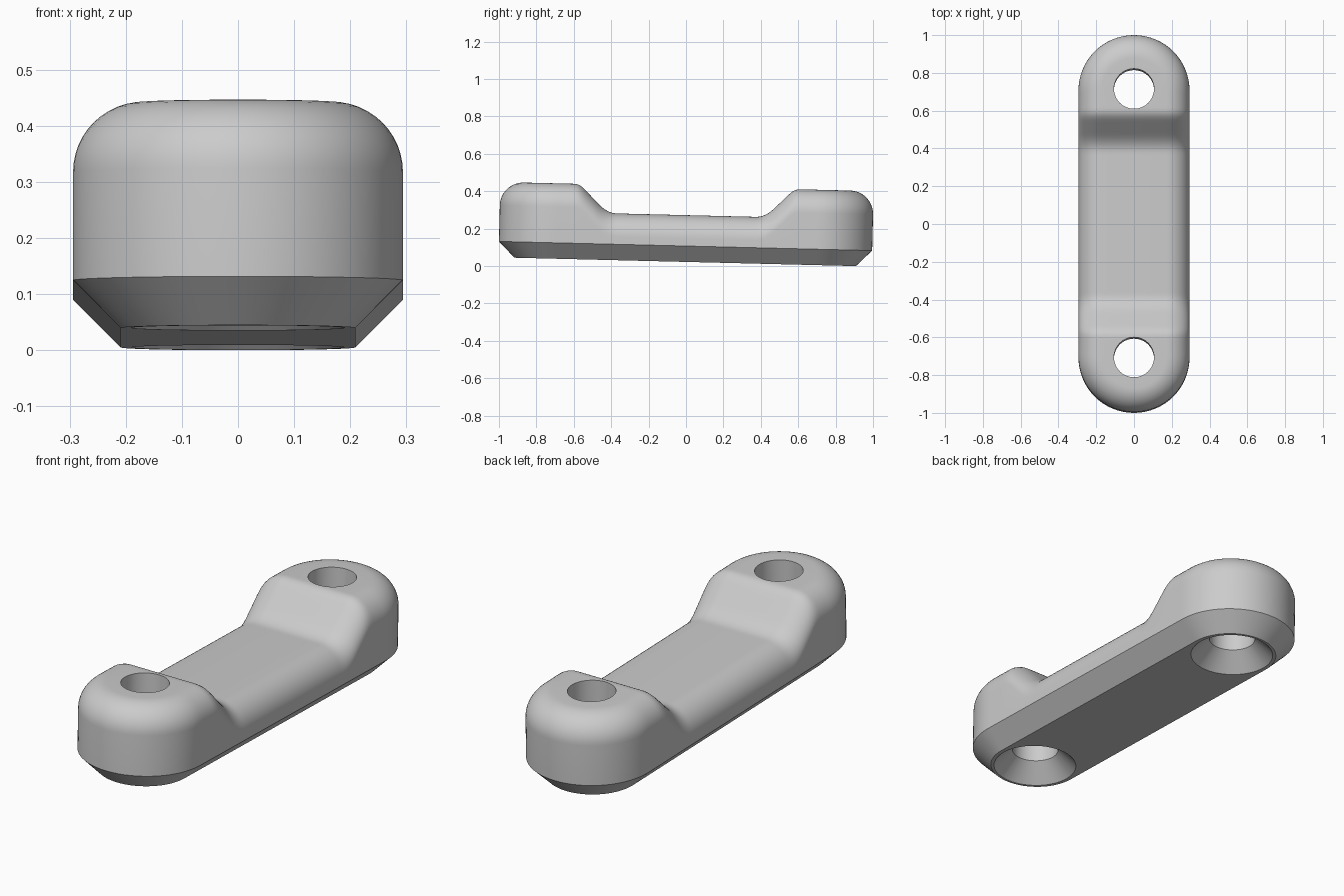
import bpy, bmesh, math
from mathutils import Matrix

cube = bpy.data.objects.get("Cube")
if cube:
    bpy.data.objects.remove(cube, do_unlink=True)

R, L = 0.294, 0.704            # end radius, half distance between end centres
LOW, HIGH = 0.25, 0.403        # waist and pad heights
CHAMFER, ROUND = 0.085, 0.125  # bottom chamfer, top edge radius
TILT = 0.0245
HOLE_Y, HOLE_R = 0.711, 0.106


def ramp(t, w):
    """Zero, then a 45 degree rise, with a soft corner of half width w."""
    if t < -w:
        return 0
    return t if t > w else (t + w) ** 2 / (4 * w)


def top_height(y):
    rise_start = 0.422
    return (LOW + ramp(abs(y) - rise_start, 0.048)
            - ramp(abs(y) - rise_start - (HIGH - LOW), 0.026))


def stadium(radius, arc=32, straight=90):
    """Outline points with the same count and order for every radius."""
    pts = []
    for sign in (1, -1):
        for i in range(arc):
            a = math.pi * i / arc
            pts.append((sign * radius * math.cos(a),
                        sign * (L + radius * math.sin(a))))
        for i in range(straight):
            pts.append((-sign * radius, sign * (L - 2 * L * i / straight)))
    return pts


def skin(bm, rings):
    """Join successive vertex rings with quads."""
    for low, high in zip(rings, rings[1:]):
        n = len(low)
        for i in range(n):
            j = (i + 1) % n
            bm.faces.new((low[i], low[j], high[j], high[i]))


def make_object(name, bm):
    bmesh.ops.recalc_face_normals(bm, faces=bm.faces)
    mesh = bpy.data.meshes.new(name)
    bm.to_mesh(mesh)
    bm.free()
    obj = bpy.data.objects.new(name, mesh)
    bpy.context.collection.objects.link(obj)
    return obj


# Handle body: chamfered base, straight wall, rounded and dished top
bm = bmesh.new()
rings = []
for radius, z in ((R - CHAMFER, 0), (R, CHAMFER)):
    rings.append([bm.verts.new((x, y, z)) for x, y in stadium(radius)])
insets = []
STEPS = 12
for i in range(STEPS + 1):
    a = math.pi / 2 * i / STEPS
    insets.append((ROUND * (1 - math.cos(a)), ROUND * (1 - math.sin(a))))
insets.append((R, 0))
for inset, drop in insets:
    rings.append([bm.verts.new((x, y, top_height(y) - drop))
                  for x, y in stadium(R - inset)])
skin(bm, rings)
bm.faces.new(rings[0])
bmesh.ops.remove_doubles(bm, verts=bm.verts, dist=1e-5)
body = make_object("handle_body", bm)

# Countersunk screw holes
bm = bmesh.new()
SIDES = 64
for centre in (-HOLE_Y, HOLE_Y):
    rings = []
    for r, z in ((0.2, -0.01), (HOLE_R, 0.2 - 0.01 - HOLE_R), (HOLE_R, 0.6)):
        rings.append([bm.verts.new((r * math.cos(math.tau * i / SIDES),
                                    centre + r * math.sin(math.tau * i / SIDES), z))
                      for i in range(SIDES)])
    skin(bm, rings)
    bm.faces.new(rings[0])
    bm.faces.new(rings[-1])
cutter = make_object("screw_hole_cutter", bm)
cutter.hide_render = True

bpy.ops.object.select_all(action='DESELECT')
body.select_set(True)
bpy.context.view_layer.objects.active = body
cut = body.modifiers.new("screw_holes", 'BOOLEAN')
cut.operation = 'DIFFERENCE'
cut.solver = 'EXACT'
cut.object = cutter
bpy.ops.object.modifier_apply(modifier=cut.name)
bpy.data.objects.remove(cutter, do_unlink=True)

# Slight lean, then centre and rest on the ground
body.data.transform(Matrix.Rotation(-TILT, 4, 'X'))
ys = [v.co.y for v in body.data.vertices]
zs = [v.co.z for v in body.data.vertices]
body.data.transform(Matrix.Translation((0, -(min(ys) + max(ys)) / 2, -min(zs))))
bpy.ops.object.shade_smooth_by_angle(angle=math.radians(30))

# Plain grey
grey = bpy.data.materials.new("plain_grey")
grey.use_nodes = True
colour = (0.6, 0.6, 0.6, 1)
grey.diffuse_color = colour
grey.node_tree.nodes["Principled BSDF"].inputs["Base Color"].default_value = colour
body.data.materials.clear()
body.data.materials.append(grey)
